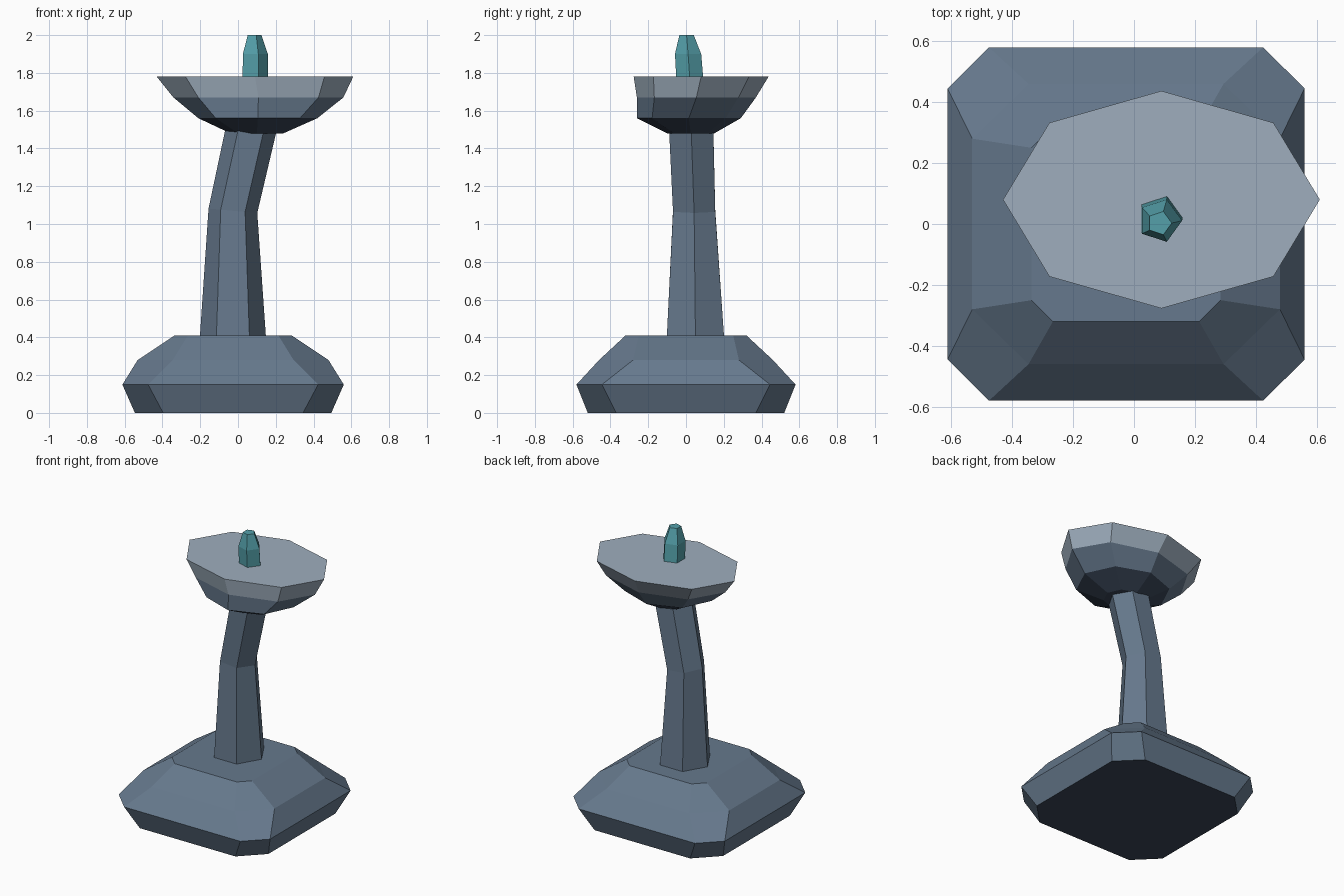
import bpy
import bmesh
from math import cos, sin, pi

cube = bpy.data.objects.get("Cube")
if cube:
    bpy.data.objects.remove(cube, do_unlink=True)


def material(name, rgb):
    mat = bpy.data.materials.new(name)
    mat.use_nodes = True
    color = (*rgb, 1)
    mat.diffuse_color = color
    bsdf = next(n for n in mat.node_tree.nodes if n.type == "BSDF_PRINCIPLED")
    bsdf.inputs["Base Color"].default_value = color
    return mat


slate = material("slate_stone", (0.133, 0.191, 0.266))
dark = material("dark_underside", (0.042, 0.062, 0.098))
pale = material("pale_stone", (0.342, 0.423, 0.509))
teal = material("teal_crystal", (0.089, 0.352, 0.402))


def polygon(sides, cx, cy, z, rx, ry, tilt=0):
    """Ring of points starting at +x; tilt slopes it along x."""
    ring = []
    for i in range(sides):
        a = 2 * pi * i / sides
        dx = rx * cos(a)
        ring.append((cx + dx, cy + ry * sin(a), z + tilt * dx))
    return ring


def clipped_rectangle(cx, z, hx, hy, ix, iy):
    """Rectangle with clipped corners; ix, iy are where the clips begin."""
    corner = [(hx, iy), (ix, hy)]
    half = corner + [(-x, y) for x, y in reversed(corner)]
    return [(cx + x, y, z) for x, y in half + [(-x, -y) for x, y in half]]


def loft(name, rings, mats):
    """Skin a stack of rings into a closed flat-shaded solid."""
    bm = bmesh.new()
    loops = [[bm.verts.new(p) for p in ring] for ring in rings]
    for low, high in zip(loops, loops[1:]):
        n = len(low)
        for i in range(n):
            j = (i + 1) % n
            bm.faces.new((low[i], low[j], high[j], high[i]))
    bm.faces.new(loops[0][::-1])
    bm.faces.new(loops[-1])
    bmesh.ops.recalc_face_normals(bm, faces=bm.faces)
    mesh = bpy.data.meshes.new(name)
    bm.to_mesh(mesh)
    bm.free()
    for mat in mats:
        mesh.materials.append(mat)
    obj = bpy.data.objects.new(name, mesh)
    bpy.context.collection.objects.link(obj)
    return obj


# Faceted foot block with a dark underside
base = loft("base", [
    clipped_rectangle(-0.026, 0.0, 0.52, 0.52, 0.37, 0.37),
    clipped_rectangle(-0.026, 0.15, 0.586, 0.58, 0.45, 0.445),
    clipped_rectangle(-0.026, 0.28, 0.505, 0.46, 0.32, 0.28),
    clipped_rectangle(-0.026, 0.41, 0.31, 0.32, 0.24, 0.25),
], [slate, dark])
for face in base.data.polygons:
    face.material_index = int(face.normal.z < -0.9)

# Bent six-sided stem
loft("stem", [
    polygon(6, -0.027, 0.05, 0.40, 0.175, 0.175),
    polygon(6, -0.027, 0.043, 1.07, 0.129, 0.129, -0.09),
    polygon(6, 0.067, 0.028, 1.49, 0.135, 0.135, -0.05),
], [slate])

# Lopsided eight-sided bowl: dark below, slate middle, pale rim and top
bowl = loft("bowl", [
    polygon(8, 0.10, 0.025, 1.48, 0.14, 0.125),
    polygon(8, 0.105, 0.015, 1.56, 0.315, 0.275),
    polygon(8, 0.108, 0.055, 1.67, 0.45, 0.315),
    polygon(8, 0.09, 0.08, 1.78, 0.52, 0.357),
], [dark, slate, pale])
for face in bowl.data.polygons:
    face.material_index = int(face.center.z > 1.56) + int(face.center.z > 1.68)

# Leaning five-sided crystal
loft("crystal", [
    polygon(5, 0.085, 0.02, 1.77, 0.075, 0.075),
    polygon(5, 0.085, 0.011, 1.90, 0.073, 0.073),
    polygon(5, 0.084, 0.003, 2.0, 0.04, 0.04),
], [teal])
